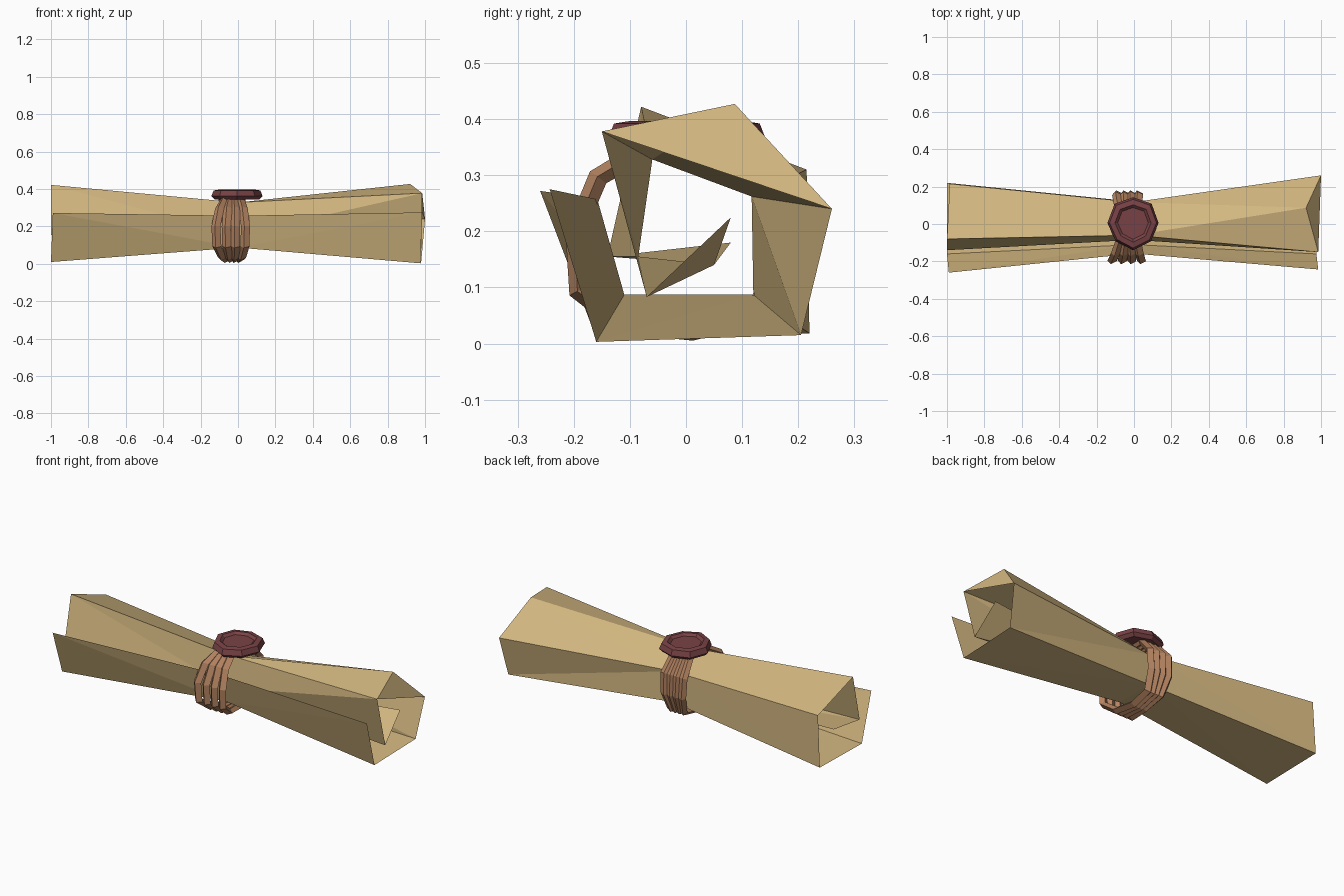
import bpy, bmesh, math
from mathutils import Vector

if "Cube" in bpy.data.objects:
    bpy.data.objects.remove(bpy.data.objects["Cube"])


def material(name, rgb):
    m = bpy.data.materials.new(name)
    m.diffuse_color = (*rgb, 1)
    m.use_nodes = True
    m.node_tree.nodes["Principled BSDF"].inputs["Base Color"].default_value = m.diffuse_color
    return m


def finish(bm, name, mat):
    bmesh.ops.recalc_face_normals(bm, faces=bm.faces)
    me = bpy.data.meshes.new(name)
    bm.to_mesh(me)
    bm.free()
    me.materials.append(mat)
    ob = bpy.data.objects.new(name, me)
    bpy.context.collection.objects.link(ob)
    return ob


paper = material("parchment", (0.66, 0.48, 0.22))
cord = material("brown_cord", (0.46, 0.23, 0.12))
wax = material("dark_red_wax", (0.19, 0.055, 0.06))

# Rolled sheet: the same spiral profile at the left end, pinched middle and right end
left = [(-0.99, -0.26, 0.272), (-1, -0.16, 0.01), (-1, 0.22, 0.018), (-0.985, 0.215, 0.31),
        (-1, -0.08, 0.422), (-1, -0.14, 0.155), (-0.99, 0.08, 0.18)]
middle = [(0, -0.158, 0.257), (0, -0.11, 0.087), (0, 0.12, 0.087), (0, 0.117, 0.262),
          (0, -0.06, 0.328), (0, -0.085, 0.155), (0, 0.05, 0.14)]
right = [(0.985, -0.243, 0.275), (0.975, -0.16, 0.003), (0.98, 0.205, 0.015), (1, 0.26, 0.24),
         (0.985, -0.15, 0.378), (0.98, -0.07, 0.083), (0.97, 0.08, 0.225)]
bm = bmesh.new()
L, M, R = [[bm.verts.new(p) for p in row] for row in (left, middle, right)]
for i in range(6):
    bm.faces.new((L[i], L[i + 1], M[i + 1]))
    bm.faces.new((L[i], M[i + 1], M[i]))
    if i != 3:
        bm.faces.new((M[i], M[i + 1], R[i]))
        bm.faces.new((M[i + 1], R[i + 1], R[i]))
# Bent-down corner on the right end of the top panel
peak = bm.verts.new((0.92, 0.087, 0.427))
panel = [M[3], R[3], R[4], M[4]]
for a, b in zip(panel, panel[1:] + panel[:1]):
    bm.faces.new((a, b, peak))
finish(bm, "rolled_sheet", paper)

# Cord strands: angular loops that fan out at the front and gather below
loop = [(-0.07, 0.345), (-0.155, 0.295), (-0.195, 0.2), (-0.19, 0.095), (-0.11, 0.035),
        (0.01, 0.025), (0.12, 0.05), (0.16, 0.15), (0.155, 0.26), (0.08, 0.345)]
spread = [0.5, 0.8, 1, 0.95, 0.65, 0.45, 0.5, 0.7, 0.75, 0.6]
centre = Vector((0, -0.01, 0.19))


def strand(name, offset):
    bm = bmesh.new()
    rings = []
    for (y, z), s in zip(loop, spread):
        p = Vector((-0.02 + offset * s, y, z))
        out = Vector((0, y, z)) - centre
        out.normalize()
        side = Vector((1, 0, 0))
        rings.append([bm.verts.new(p + side * a + out * b) for a, b in
                      ((-0.024, 0), (-0.006, 0.02), (0.024, 0.004), (0.004, -0.016))])
    for r, n in zip(rings, rings[1:] + rings[:1]):
        for k in range(4):
            bm.faces.new((r[k], r[(k + 1) % 4], n[(k + 1) % 4], n[k]))
    finish(bm, name, cord)


for i, off in enumerate((-0.098, -0.043, 0.008, 0.06)):
    strand(f"cord_strand_{i + 1}", off)

# Wax seal: octagon with a raised rim and a recessed face
bm = bmesh.new()
rings = []
for r, z in ((0.125, 0.345), (0.142, 0.362), (0.13, 0.392), (0.1, 0.397), (0.085, 0.384)):
    ring = []
    for k in range(8):
        a = k * math.pi / 4
        wob = 1 + 0.035 * math.sin(2.3 * k)
        ring.append(bm.verts.new((-0.005 + r * 0.96 * wob * math.cos(a),
                                  0.006 + r * wob * math.sin(a), z)))
    rings.append(ring)
for r, n in zip(rings, rings[1:]):
    for k in range(8):
        bm.faces.new((r[k], r[(k + 1) % 8], n[(k + 1) % 8], n[k]))
bm.faces.new(rings[0])
bm.faces.new(rings[-1])
finish(bm, "wax_seal", wax)
